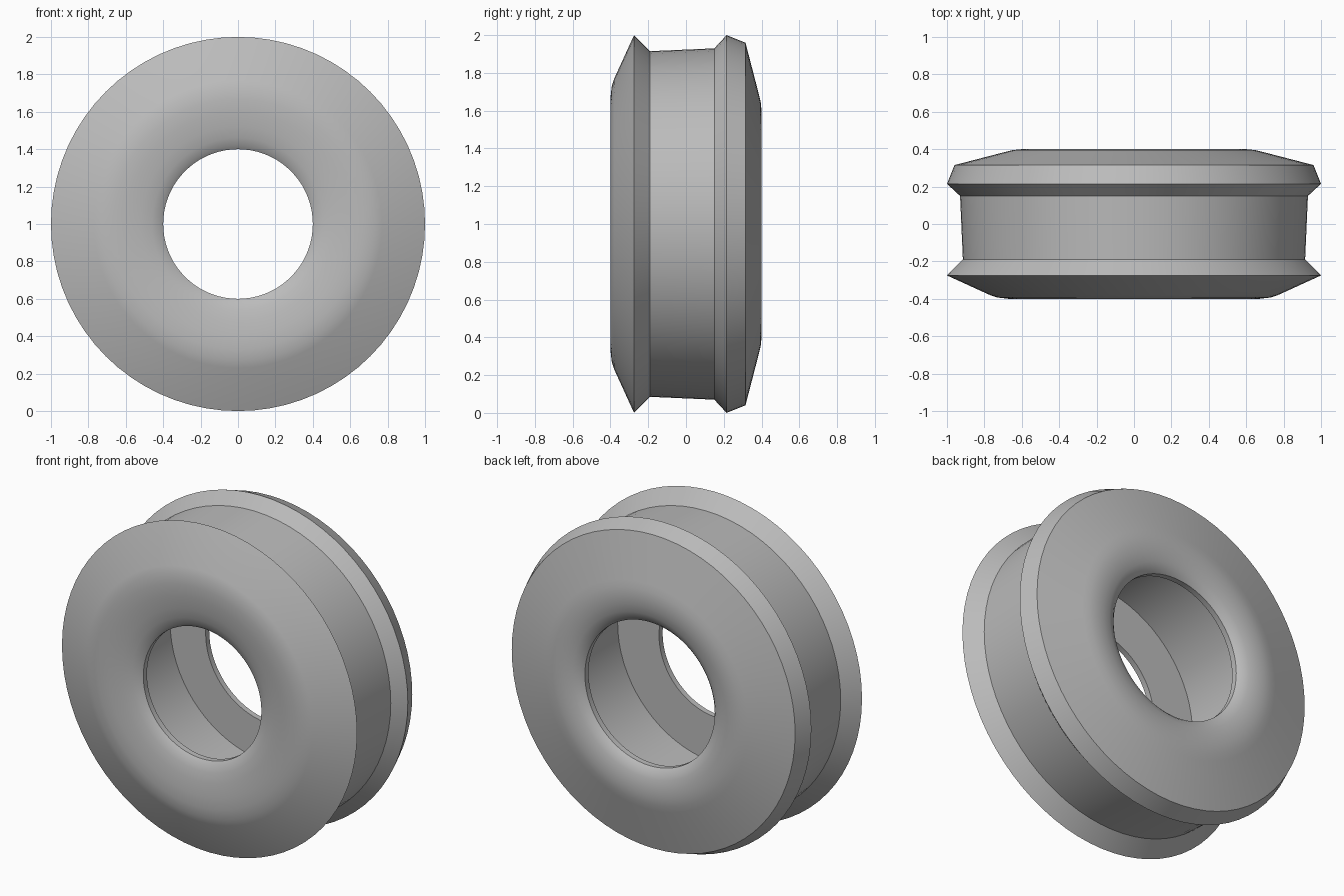
import bpy, bmesh, math
from mathutils import Matrix, Vector

cube = bpy.data.objects.get("Cube")
if cube:
    bpy.data.objects.remove(cube, do_unlink=True)

SEGMENTS = 72

# flat grey material
grey = bpy.data.materials.new("plain grey")
grey.use_nodes = True
colour = (0.5, 0.5, 0.5, 1)
grey.diffuse_color = colour
grey.node_tree.nodes["Principled BSDF"].inputs["Base Color"].default_value = colour

# cross-section as (radius, y), closed loop
front_wall = [(1.0, -.275), (.77, -.38), (.73, -.393), (.67, -.4), (.6, -.397),
              (.52, -.388), (.46, -.375), (.42, -.36), (.4, -.345)]
cavity = [(.4, -.31), (.68, -.31), (.68, .315), (.44, .315)]
back_wall = [(.44, .35), (.46, .37), (.5, .387), (.55, .397), (.6, .4),
             (.65, .395), (.69, .385), (.96, .315), (1.0, .215)]
outer_groove = [(.93, .15), (.915, -.19)]
profile = front_wall + cavity + back_wall + outer_groove


def revolve(name, points, material):
    """Spin a closed cross-section around the y axis."""
    bm = bmesh.new()
    verts = [bm.verts.new((r, y, 0)) for r, y in points]
    edges = [bm.edges.new((v, verts[(i + 1) % len(verts)])) for i, v in enumerate(verts)]
    bmesh.ops.spin(bm, geom=verts + edges, cent=(0, 0, 0), axis=(0, 1, 0),
                   angle=math.tau, steps=SEGMENTS, use_merge=False)
    bmesh.ops.remove_doubles(bm, verts=bm.verts, dist=0.0005)
    bmesh.ops.recalc_face_normals(bm, faces=bm.faces)
    bmesh.ops.transform(bm, matrix=Matrix.Translation(Vector((0, 0, 1))), verts=bm.verts)
    mesh = bpy.data.meshes.new(name)
    bm.to_mesh(mesh)
    bm.free()
    mesh.materials.append(material)
    obj = bpy.data.objects.new(name, mesh)
    bpy.context.collection.objects.link(obj)
    return obj


# hollow ring with a grooved rim
ring = revolve("grooved_ring", profile, grey)
bpy.ops.object.select_all(action='DESELECT')
ring.select_set(True)
bpy.context.view_layer.objects.active = ring
bpy.ops.object.shade_smooth_by_angle(angle=math.radians(30))
